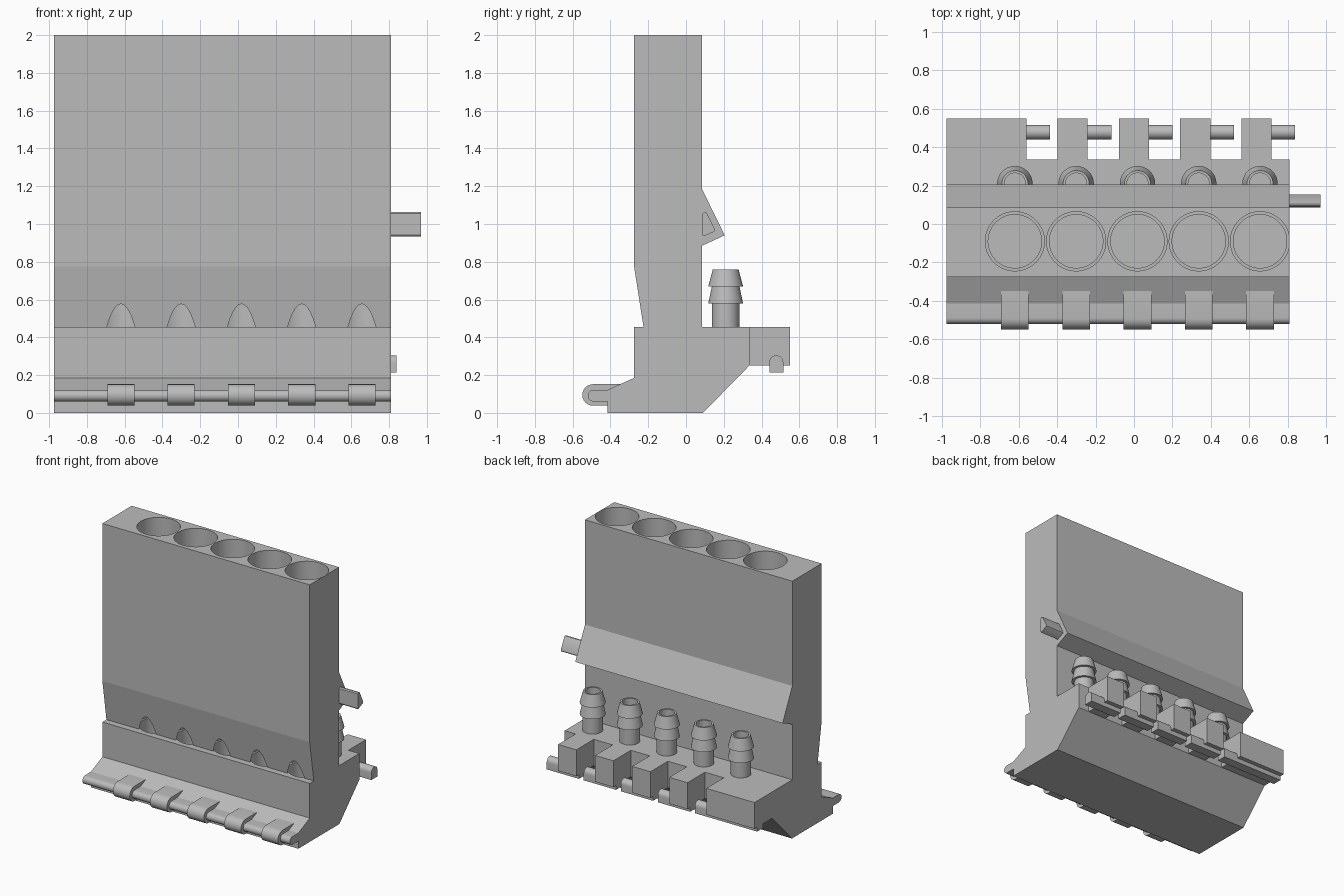
import bpy, bmesh, math

if "Cube" in bpy.data.objects:
    bpy.data.objects.remove(bpy.data.objects["Cube"])

grey = bpy.data.materials.new("plain grey")
grey.use_nodes = True
COLOUR = (0.5, 0.5, 0.5, 1)
grey.diffuse_color = COLOUR
grey.node_tree.nodes["Principled BSDF"].inputs["Base Color"].default_value = COLOUR

LEFT, RIGHT = 0.81, -0.975
CENTRES = [-0.62 + 0.319 * i for i in range(5)]


def finish(bm, name, angle=30):
    bmesh.ops.recalc_face_normals(bm, faces=bm.faces)
    mesh = bpy.data.meshes.new(name)
    bm.to_mesh(mesh)
    bm.free()
    mesh.materials.append(grey)
    ob = bpy.data.objects.new(name, mesh)
    bpy.context.collection.objects.link(ob)
    smooth(ob, angle)
    return ob


def smooth(ob, angle):
    bpy.ops.object.select_all(action="DESELECT")
    ob.select_set(True)
    bpy.context.view_layer.objects.active = ob
    bpy.ops.object.shade_smooth_by_angle(angle=math.radians(angle))


def extrude_x(name, outline, x0, x1, angle=30):
    """Extrude a (y, z) outline from x0 to x1."""
    bm = bmesh.new()
    face = bm.faces.new([bm.verts.new((x0, y, z)) for y, z in outline])
    grown = bmesh.ops.extrude_face_region(bm, geom=[face])["geom"]
    bmesh.ops.translate(bm, vec=(x1 - x0, 0, 0),
                        verts=[g for g in grown if isinstance(g, bmesh.types.BMVert)])
    return finish(bm, name, angle)


def lathe(name, profile, x, y, segments, angle=30):
    """Spin a closed (radius, z) profile round a vertical axis."""
    bm = bmesh.new()
    verts = [bm.verts.new((x + r, y, z)) for r, z in profile]
    edges = [bm.edges.new((a, b)) for a, b in zip(verts, verts[1:])]
    bmesh.ops.spin(bm, geom=verts + edges, cent=(x, y, 0), axis=(0, 0, 1),
                   angle=math.tau, steps=segments)
    bmesh.ops.remove_doubles(bm, verts=bm.verts, dist=0.0005)
    return finish(bm, name, angle)


def arc(cy, cz, r, start, end, n=12):
    return [(cy + r * math.cos(math.radians(start + (end - start) * i / n)),
             cz + r * math.sin(math.radians(start + (end - start) * i / n)))
            for i in range(n + 1)]


# Main block with sloped front, rear ridge and sloped underside
body = extrude_x("main_body", [
    (-0.415, 0), (0.09, 0), (0.335, 0.25), (0.335, 0.455), (0.085, 0.455),
    (0.085, 0.885), (0.205, 0.94), (0.085, 1.185), (0.085, 2), (-0.275, 2),
    (-0.275, 0.775), (-0.225, 0.455), (-0.275, 0.455), (-0.275, 0.185),
    (-0.415, 0.122)], RIGHT, LEFT, 8)

# Stepped bores in the top, breaking out through the front slope, and tube bores
for x in CENTRES:
    for profile, y in (
            ([(0, 0.25), (0.139, 0.25), (0.139, 0.452), (0.154, 0.452), (0.154, 2.1), (0, 2.1)], -0.09),
            ([(0, 0.3), (0.055, 0.3), (0.055, 0.6), (0, 0.6)], 0.21)):
        cutter = lathe("bore_cutter", profile, x, y, 64, 8)
        cutter.hide_render = True
        cut = body.modifiers.new("bore", "BOOLEAN")
        cut.operation = "DIFFERENCE"
        cut.solver = "EXACT"
        cut.object = cutter
        bpy.context.view_layer.objects.active = body
        bpy.ops.object.modifier_apply(modifier=cut.name)
        bpy.data.objects.remove(cutter)
smooth(body, 8)

# Rounded front rail and the collars along it
extrude_x("front_rail", arc(-0.489, 0.091, 0.031, 90, 270) + [(-0.41, 0.06), (-0.41, 0.122)],
          RIGHT, LEFT)
for x in CENTRES:
    extrude_x("rail_collar", arc(-0.492, 0.095, 0.057, 90, 270) + [(-0.41, 0.038), (-0.35, 0.152)],
              x - 0.072, x + 0.072)

# Barbed tube connectors with open bores
for x in CENTRES:
    lathe("barbed_connector", [
        (0.055, 0.455), (0.072, 0.455), (0.072, 0.58), (0.092, 0.58), (0.073, 0.67),
        (0.092, 0.67), (0.068, 0.76), (0.055, 0.76), (0.055, 0.455)], x, 0.21, 40)

# Rear teeth, each with a round-topped pin running through it
for i, x in enumerate(CENTRES):
    end = x + 0.06
    start = RIGHT if i == 0 else end - 0.157
    extrude_x("rear_tooth", [(0.335, 0.25), (0.55, 0.25), (0.55, 0.455), (0.335, 0.455)],
              start, end)
    extrude_x("tooth_pin", arc(0.478, 0.268, 0.037, 0, 180) + [(0.441, 0.215), (0.515, 0.215)],
              start + 0.002, end + 0.123)

# Side locating peg
extrude_x("locating_peg", [
    (0.092, 0.935), (0.148, 0.958), (0.154, 0.965), (0.153, 0.973), (0.112, 1.055),
    (0.105, 1.063), (0.095, 1.063), (0.088, 1.055), (0.087, 0.942)], LEFT - 0.02, 0.97)
